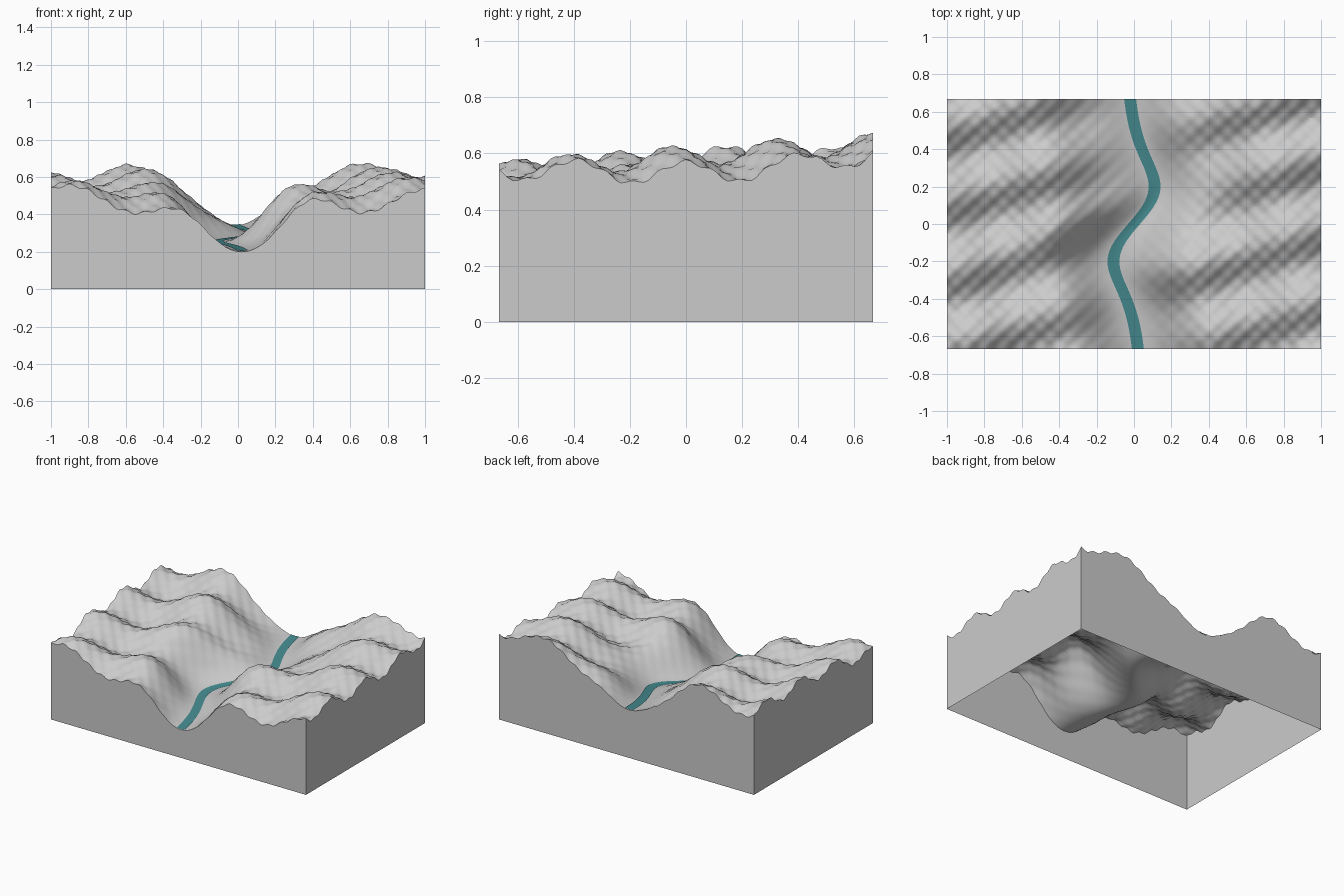
import bpy, bmesh
from math import sin, cos, exp, pi

if "Cube" in bpy.data.objects:
    bpy.data.objects.remove(bpy.data.objects["Cube"])

HX, HY = 1.0, 0.667
NX, NY = 120, 80


def river_x(y):
    """Centre line of the winding river."""
    a, s = abs(y), (1 if y >= 0 else -1)
    if a < 0.2:
        return s * 0.11 * sin(pi * a / 0.4)
    return s * (-0.055 + 0.165 / (1 + ((a - 0.2) / 0.24) ** 2))


def height(x, y):
    """Tilted plateau with a valley, two crossing ridge waves and fine ripple."""
    valley = exp(-((x - river_x(y)) / 0.285) ** 2)
    land = 1 - valley
    z = 0.54 - 0.27 * valley
    z += y * (0.105 * valley + 0.075 * land)
    z += max(0, (x - 0.7) / 0.3) * (0.01 + 0.035 * y + 0.06 * y * y)
    z += 0.038 * land * cos(2 * pi * (y - 0.32 * (x - 1)) / 0.39)
    z += 0.045 * land * cos(2 * pi * ((x - 0.35) / 0.61 + (y + HY) / 2.667))
    z += 0.008 * land * cos(2 * pi * x / 0.1) * cos(2 * pi * y / 0.095)
    return z


def make_object(name, bm):
    mesh = bpy.data.meshes.new(name)
    bm.to_mesh(mesh)
    bm.free()
    obj = bpy.data.objects.new(name, mesh)
    bpy.context.collection.objects.link(obj)
    bpy.context.view_layer.objects.active = obj
    bpy.ops.object.select_all(action='DESELECT')
    obj.select_set(True)
    bpy.ops.object.shade_smooth_by_angle(angle=pi / 6)
    return obj


def grid(nx, ny, point):
    """Grid of quads; point(u, v) gives the position for u, v in -1..1."""
    bm = bmesh.new()
    rows = [[bm.verts.new(point(2 * i / nx - 1, 2 * j / ny - 1))
             for i in range(nx + 1)] for j in range(ny + 1)]
    for r0, r1 in zip(rows, rows[1:]):
        for i in range(nx):
            bm.faces.new((r0[i], r0[i + 1], r1[i + 1], r1[i]))
    return bm


# terrain surface with side walls, open underneath
bm = grid(NX, NY, lambda u, v: (u * HX, v * HY, height(u * HX, v * HY)))
rim = [e for e in bm.edges if e.is_boundary]
walls = bmesh.ops.extrude_edge_only(bm, edges=rim)['geom']
for v in walls:
    if isinstance(v, bmesh.types.BMVert):
        v.co.z = 0
bmesh.ops.recalc_face_normals(bm, faces=bm.faces)
make_object("terrain_block", bm)


# river ribbon lying on the valley floor
def river_point(u, v):
    y = v * HY
    x = river_x(y) + 0.032 * u
    return (x, y, height(x, y) + 0.005)


river = make_object("river", grid(4, NY, river_point))
water = bpy.data.materials.new("water")
water.diffuse_color = (0.06, 0.26, 0.28, 1)
water.use_nodes = True
water.node_tree.nodes["Principled BSDF"].inputs["Base Color"].default_value = water.diffuse_color
river.data.materials.append(water)
